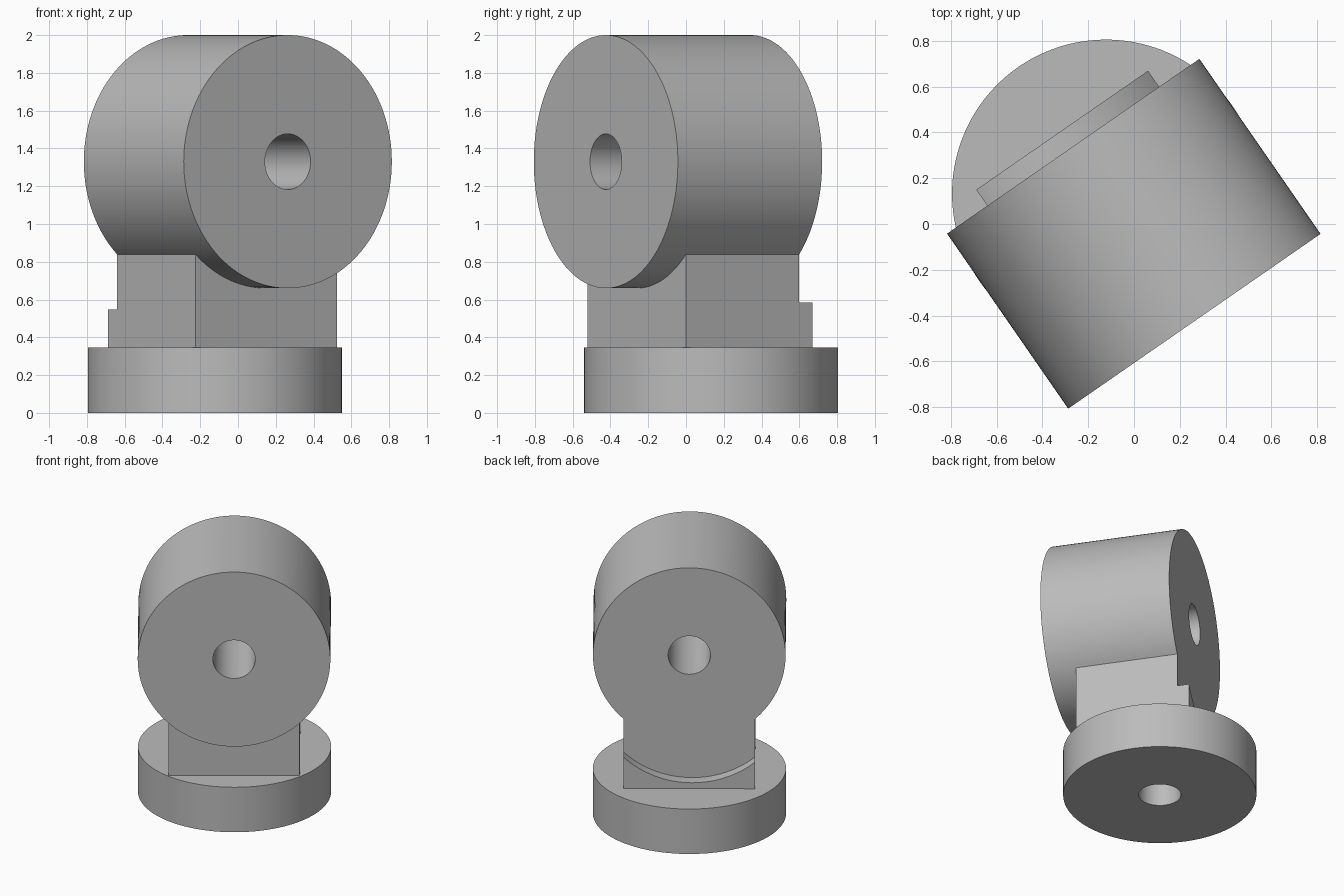
import bpy
import math
from mathutils import Matrix

if "Cube" in bpy.data.objects:
    bpy.data.objects.remove(bpy.data.objects["Cube"], do_unlink=True)

grey = bpy.data.materials.new("plain grey")
grey.use_nodes = True
colour = (0.5, 0.5, 0.5, 1)
grey.diffuse_color = colour
grey.node_tree.nodes["Principled BSDF"].inputs["Base Color"].default_value = colour

AXIS_X = -0.025      # shared centre plane of all the parts
DRUM_Z = 1.33
BACK = 0.43          # rear face of drum and neck
BORE = 0.147


def finish(name):
    ob = bpy.context.object
    ob.name = name
    ob.data.materials.append(grey)
    bpy.ops.object.transform_apply(location=True, rotation=True, scale=True)
    return ob


def box(name, x, y, z):
    """Box from (low, high) ranges."""
    ranges = (x, y, z)
    bpy.ops.mesh.primitive_cube_add(size=1, location=[sum(r) / 2 for r in ranges])
    bpy.context.object.scale = [r[1] - r[0] for r in ranges]
    return finish(name)


def lying_cylinder(name, radius, x, y, z):
    """Cylinder along y, spanning the (low, high) range y."""
    bpy.ops.mesh.primitive_cylinder_add(
        vertices=128, radius=radius, depth=y[1] - y[0],
        location=(x, sum(y) / 2, z), rotation=(math.pi / 2, 0, 0))
    return finish(name)


def upright_cylinder(name, radius, y, z):
    bpy.ops.mesh.primitive_cylinder_add(
        vertices=128, radius=radius, depth=z[1] - z[0],
        location=(AXIS_X, y, sum(z) / 2))
    return finish(name)


def combine(target, tool, operation):
    """Apply a boolean and discard the tool."""
    mod = target.modifiers.new(operation.lower(), "BOOLEAN")
    mod.operation = operation
    mod.solver = "EXACT"
    mod.object = tool
    bpy.context.view_layer.objects.active = target
    bpy.ops.object.modifier_apply(modifier=mod.name)
    bpy.data.objects.remove(tool, do_unlink=True)


# Drum with its neck, flush at the rear
half = 0.456
sides = (AXIS_X - half, AXIS_X + half)
drum = lying_cylinder("drum_and_neck", 0.67, AXIS_X, (-0.499, BACK), DRUM_Z)
neck = box("neck", sides, (-0.30, BACK), (0.345, 1.0))
combine(drum, neck, "UNION")
bore = lying_cylinder("bore", BORE, AXIS_X, (-1, 1), DRUM_Z)
combine(drum, bore, "DIFFERENCE")

# Rear ledge with a curved, scooped top
ledge = box("rear_ledge", sides, (BACK, 0.515), (0.345, 0.7))
scoop = lying_cylinder("scoop", 0.68, AXIS_X - 0.02, (0.3, 0.7), 1.07)
combine(ledge, scoop, "DIFFERENCE")

# Round base with a hole underneath
base = upright_cylinder("round_base", 0.672, 0.179, (0, 0.345))
hole = upright_cylinder("base_hole", BORE, 0.179, (-0.2, 0.34))
combine(base, hole, "DIFFERENCE")

# Turn the whole assembly about the vertical axis and shade it
turn = Matrix.Rotation(math.radians(34.7), 4, "Z")
for ob in (drum, ledge, base):
    ob.data.transform(turn)
    bpy.ops.object.select_all(action="DESELECT")
    ob.select_set(True)
    bpy.context.view_layer.objects.active = ob
    bpy.ops.object.shade_smooth_by_angle(angle=math.radians(30))
